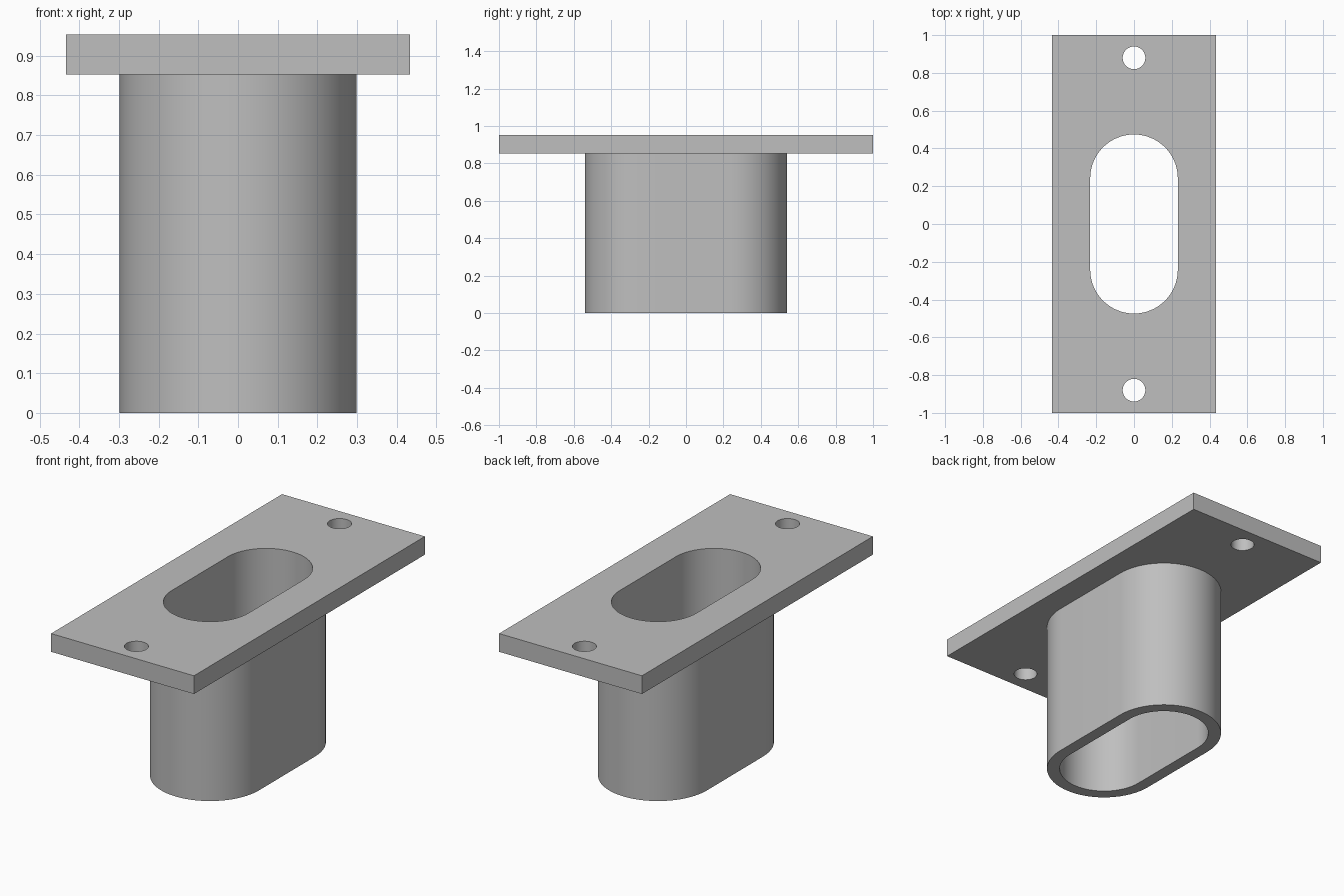
import bpy, bmesh
from math import cos, sin, pi, radians

cube = bpy.data.objects.get("Cube")
if cube:
    bpy.data.objects.remove(cube, do_unlink=True)

HALF_X, HALF_Y = 0.433, 1.0      # flange plate
TOP, UNDER = 0.953, 0.853        # flange top and underside
STRAIGHT = 0.242                 # half distance between slot arc centres
OUTER_R, INNER_R = 0.298, 0.232
HOLE_Y, HOLE_R = 0.88, 0.06

bm = bmesh.new()


def slot(r, n=32):
    """Outline with straight sides and round ends."""
    ends = ((STRAIGHT, 0), (-STRAIGHT, pi))
    return [(r * cos(a + pi * i / n), y + r * sin(a + pi * i / n))
            for y, a in ends for i in range(n + 1)]


def circle(y, r, n=48):
    return [(r * cos(2 * pi * i / n), y + r * sin(2 * pi * i / n)) for i in range(n)]


def ring(points, z):
    verts = [bm.verts.new((x, y, z)) for x, y in points]
    for a, b in zip(verts, verts[1:] + verts[:1]):
        bm.edges.new((a, b))
    return verts


def wall(low, high):
    for i in range(len(low)):
        j = (i + 1) % len(low)
        bm.faces.new((low[i], low[j], high[j], high[i]))


def cap(*rings):
    """Flat face bounded by the first ring and pierced by the others."""
    edges = set()
    for r in rings:
        edges |= {bm.edges.get((a, b)) for a, b in zip(r, r[1:] + r[:1])}
    bmesh.ops.triangle_fill(bm, edges=list(edges), use_beauty=True)


# Flange outline and screw holes
plate = [(-HALF_X, -HALF_Y), (HALF_X, -HALF_Y), (HALF_X, HALF_Y), (-HALF_X, HALF_Y)]
outlines = [plate] + [circle(s * HOLE_Y, HOLE_R) for s in (-1, 1)]
under = [ring(o, UNDER) for o in outlines]
top = [ring(o, TOP) for o in outlines]

# Sleeve outside and the slot running right through
outer_low, outer_high = ring(slot(OUTER_R), 0), ring(slot(OUTER_R), UNDER)
inner_low, inner_high = ring(slot(INNER_R), 0), ring(slot(INNER_R), TOP)

# Flat surfaces, then upright walls
cap(*top, inner_high)
cap(*under, outer_high)
cap(outer_low, inner_low)
for low, high in zip(under + [outer_low, inner_low], top + [outer_high, inner_high]):
    wall(low, high)

bmesh.ops.recalc_face_normals(bm, faces=bm.faces[:])
mesh = bpy.data.meshes.new("flanged_sleeve")
bm.to_mesh(mesh)
bm.free()

# Plain grey finish
grey = bpy.data.materials.new("grey")
grey.use_nodes = True
colour = (0.52, 0.52, 0.52, 1)
grey.diffuse_color = colour
grey.node_tree.nodes["Principled BSDF"].inputs["Base Color"].default_value = colour
mesh.materials.append(grey)

body = bpy.data.objects.new("flanged_sleeve", mesh)
bpy.context.collection.objects.link(body)
bpy.context.view_layer.objects.active = body
body.select_set(True)
bpy.ops.object.shade_smooth_by_angle(angle=radians(30))
